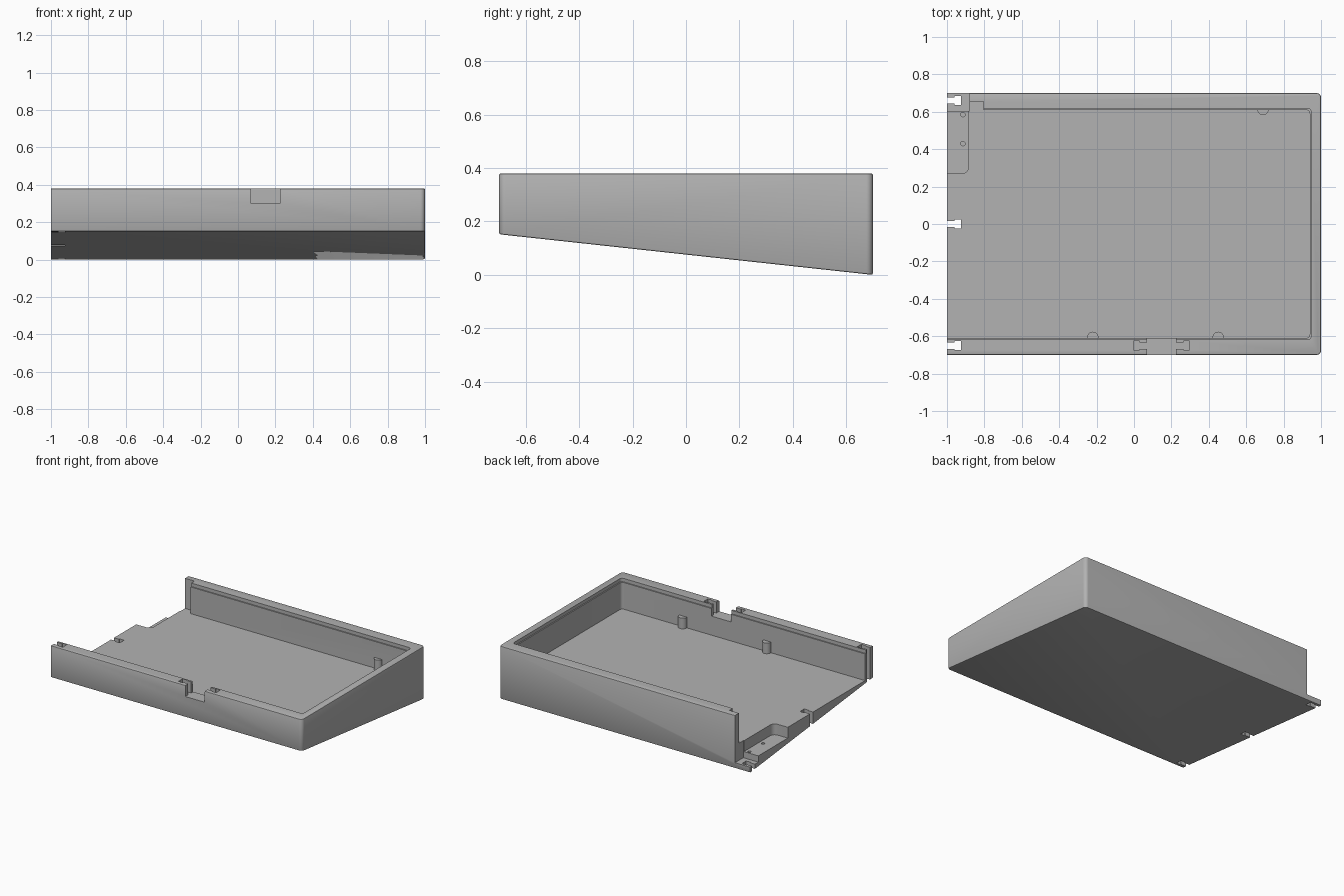
import bpy, bmesh, math

if "Cube" in bpy.data.objects:
    bpy.data.objects.remove(bpy.data.objects["Cube"])

grey = bpy.data.materials.new("plain grey")
grey.use_nodes = True
colour = (0.45, 0.45, 0.45, 1)
grey.diffuse_color = colour
grey.node_tree.nodes["Principled BSDF"].inputs["Base Color"].default_value = colour

TOP, FLOOR, OPEN = 0.38, 0.163, -1.0


def finish(name, bm):
    bmesh.ops.recalc_face_normals(bm, faces=bm.faces)
    mesh = bpy.data.meshes.new(name)
    bm.to_mesh(mesh)
    bm.free()
    mesh.materials.append(grey)
    obj = bpy.data.objects.new(name, mesh)
    bpy.context.collection.objects.link(obj)
    return obj


def prism(name, outline, z0, z1):
    """Extrude a plan outline upwards."""
    bm = bmesh.new()
    face = bm.faces.new([bm.verts.new((x, y, z0)) for x, y in outline])
    up = bmesh.ops.extrude_face_region(bm, geom=[face])["geom"]
    bmesh.ops.translate(bm, vec=(0, 0, z1 - z0),
                        verts=[v for v in up if isinstance(v, bmesh.types.BMVert)])
    return finish(name, bm)


def box(name, x0, x1, y0, y1, z0, z1):
    return prism(name, [(x0, y0), (x1, y0), (x1, y1), (x0, y1)], z0, z1)


def cylinder(name, x, y, r, z0, z1):
    ring = [math.tau * i / 24 for i in range(24)]
    return prism(name, [(x + r * math.cos(a), y + r * math.sin(a)) for a in ring], z0, z1)


def bevel_edges(obj, width, segments, rule):
    bm = bmesh.new()
    bm.from_mesh(obj.data)
    edges = [e for e in bm.edges if rule(*(v.co for v in e.verts))]
    bmesh.ops.bevel(bm, geom=edges, offset=width, segments=segments,
                    profile=0.5, affect='EDGES')
    bm.to_mesh(obj.data)
    bm.free()


def combine(obj, tool, operation='DIFFERENCE'):
    mod = obj.modifiers.new("cut", 'BOOLEAN')
    mod.operation, mod.object, mod.solver = operation, tool, 'EXACT'
    bpy.context.view_layer.objects.active = obj
    bpy.ops.object.modifier_apply(modifier=mod.name)
    bpy.data.objects.remove(tool)


def upright(a, b):
    return abs(a.x - b.x) + abs(a.y - b.y) < 1e-4


# Wedge body: level top, underside sloping down to the back
tray = box("sloped_tray", OPEN, 1, -0.7, 0.7, 0, TOP)
for v in tray.data.vertices:
    if v.co.z < 0.1 and v.co.y < 0:
        v.co.z = 0.152
bevel_edges(tray, 0.025, 6, lambda a, b: upright(a, b) and a.x > 0.9)
bevel_edges(tray, 0.006, 2, lambda a, b: not upright(a, b) and (a.x > OPEN + .01 or b.x > OPEN + .01))

# Cavity open at one end, with a narrow rebate round the rim
for inset, z in ((0, FLOOR), (0.008, TOP - 0.025)):
    cavity = box("cavity", -1.2, 0.94 + inset, -0.61 - inset, 0.61 + inset, z, 0.6)
    bevel_edges(cavity, 0.02, 4, lambda a, b: upright(a, b) and a.x > 0)
    combine(tray, cavity)

# Half-round support posts against the long walls
for x, y in ((0.69, 0.612), (-0.22, -0.606), (0.45, -0.606)):
    combine(tray, cylinder("post", x, y, 0.03, FLOOR - 0.01, 0.24), 'UNION')

# Corner pocket in the floor, with two screw holes
pocket = box("pocket", -1.2, -0.885, 0.27, 0.612, 0.085, 0.6)
bevel_edges(pocket, 0.035, 5, lambda a, b: upright(a, b) and a.x > -1 and a.y < 0.4)
combine(tray, pocket)
for y in (0.43, 0.585):
    combine(tray, cylinder("screw_hole", -0.915, y, 0.012, 0.055, 0.3))

# Back wall stops short above a low ledge, its inner half shorter still
combine(tray, box("ledge_cut", -1.2, -0.88, 0.605, 0.8, 0.04, 0.6))
combine(tray, box("wall_step", -1.1, -0.805, 0.55, 0.655, FLOOR, 0.6))

# Keyed joining slots along the open end
for y in (-0.65, 0, 0.66):
    combine(tray, box("slot", -1.2, -0.925, y - 0.017, y + 0.017, -0.2, 0.6))
    combine(tray, box("slot_key", -0.96, -0.925, y - 0.024, y + 0.024, -0.2, 0.6))

# Opening in the front wall with a keyed slot on each side
combine(tray, box("front_opening", 0.07, 0.225, -0.8, -0.55, 0.3, 0.6))
for edge, side in ((0.07, -1), (0.225, 1)):
    for name, near, far, half in (("groove", -0.01, 0.073, 0.017), ("groove_key", 0.04, 0.073, 0.024)):
        x0, x1 = sorted((edge + side * near, edge + side * far))
        combine(tray, box(name, x0, x1, -0.65 - half, -0.65 + half, 0.3, 0.6))

bpy.ops.object.select_all(action='DESELECT')
tray.select_set(True)
bpy.context.view_layer.objects.active = tray
bpy.ops.object.shade_smooth_by_angle(angle=math.radians(30))
